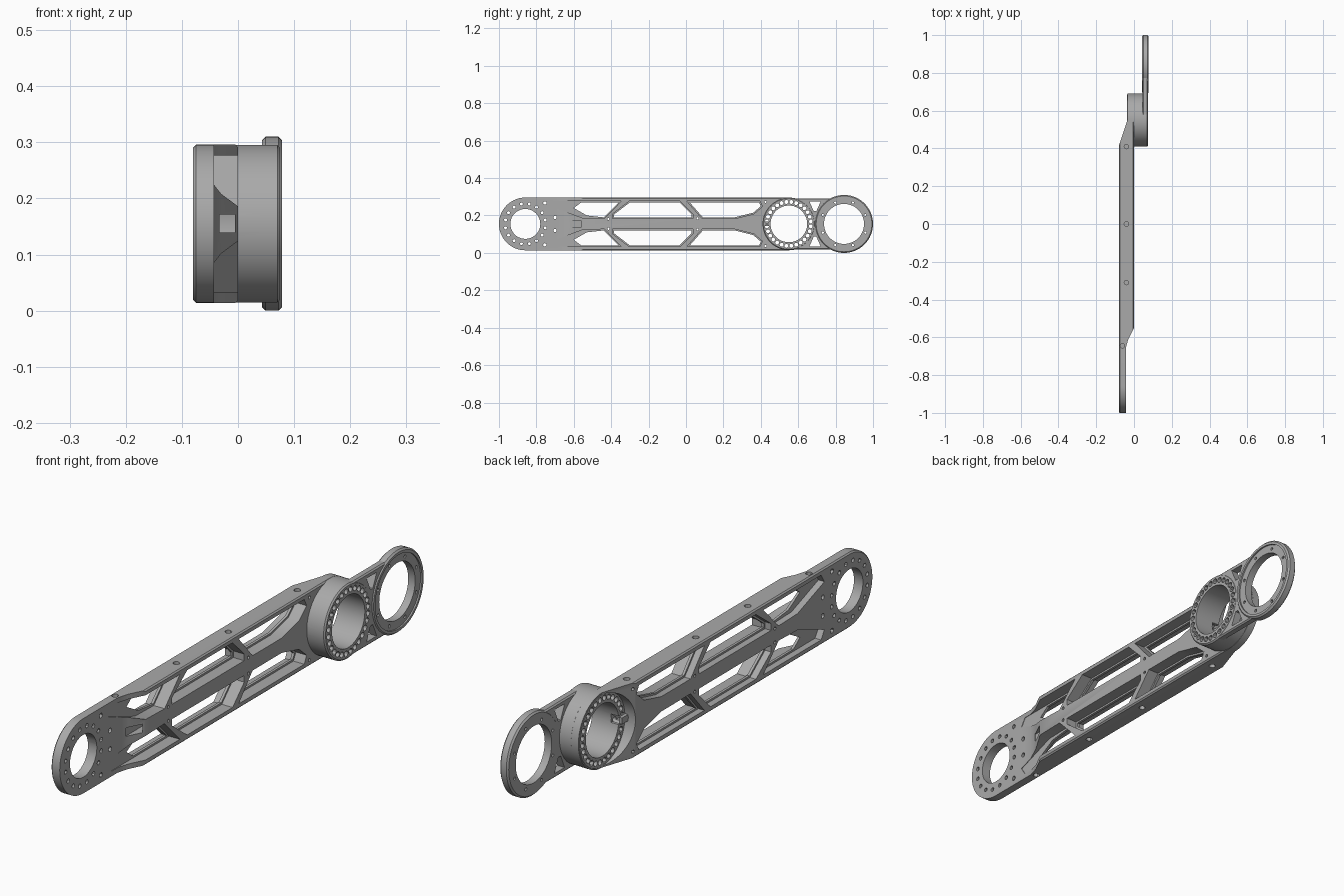
import bpy, bmesh, math
from mathutils import Vector

if "Cube" in bpy.data.objects:
    bpy.data.objects.remove(bpy.data.objects["Cube"], do_unlink=True)

ZC = 0.155                               # height of the long axis
PAD_Y, HUB_Y, RING_Y = -0.859, 0.55, 0.845

metal = bpy.data.materials.new("machined grey")
metal.use_nodes = True
grey = (0.4, 0.4, 0.4, 1)
metal.diffuse_color = grey
metal.node_tree.nodes["Principled BSDF"].inputs["Base Color"].default_value = grey


def capsule(y0, y1, r, n=40):
    """Stadium outline around the axis; y0 == y1 gives a circle."""
    if y0 == y1:
        return circle(y0, 0, r, n)
    pts = []
    for i in range(n + 1):
        a = math.pi / 2 + math.pi * i / n
        pts.append((y0 + r * math.cos(a), r * math.sin(a)))
    return pts + [(y0 + y1 - y, -v) for y, v in pts]


def circle(a, b, r, n=12):
    return [(a + r * math.cos(math.tau * i / n), b + r * math.sin(math.tau * i / n))
            for i in range(n)]


def grow(poly, d):
    """Offset a convex outline outward."""
    pts = [Vector(p) for p in poly]
    mid = sum(pts, Vector((0, 0))) / len(pts)
    out = []
    for i, p in enumerate(pts):
        normals = []
        for q in (pts[i - 1], pts[(i + 1) % len(pts)]):
            e = (q - p).normalized()
            nrm = Vector((-e.y, e.x))
            normals.append(nrm if nrm.dot(p - mid) > 0 else -nrm)
        s = normals[0] + normals[1]
        out.append(tuple(p + s * (d / max(0.3, 1 + normals[0].dot(normals[1])))))
    return out


def mirrored(polys):
    return [[(y, s * v) for y, v in p] for p in polys for s in (1, -1)]


def loft(bm, stations, axis="x"):
    """Closed solid through matching outlines placed along an axis."""
    rings = []
    for h, outline in stations:
        co = [(h, a, b + ZC) if axis == "x" else (a, b, h) for a, b in outline]
        rings.append([bm.verts.new(c) for c in co])
    faces = [bm.faces.new(rings[0]), bm.faces.new(rings[-1])]
    n = len(rings[0])
    for lo, hi in zip(rings, rings[1:]):
        for i in range(n):
            j = (i + 1) % n
            faces.append(bm.faces.new((lo[i], lo[j], hi[j], hi[i])))
    bmesh.ops.recalc_face_normals(bm, faces=faces)


def solid(name, lofts):
    """Object made of several lofts, each (stations, axis)."""
    bm = bmesh.new()
    for stations, axis in lofts:
        loft(bm, stations, axis)
    me = bpy.data.meshes.new(name)
    bm.to_mesh(me)
    bm.free()
    ob = bpy.data.objects.new(name, me)
    bpy.context.collection.objects.link(ob)
    me.materials.append(metal)
    return ob


def bar(x0, x1, outline):
    return ([(x0, outline), (x1, outline)], "x")


def upright(z0, z1, outline):
    return ([(z0, outline), (z1, outline)], "z")


def chamfered(x0, x1, y0, y1, r, c, n=40):
    big, small = capsule(y0, y1, r, n), capsule(y0, y1, r - c, n)
    return ([(x0, small), (x0 + c, big), (x1 - c, big), (x1, small)], "x")


def cut(ob, lofts):
    """Subtract a group of lofts and keep the resulting mesh."""
    tool = solid("cutter", lofts)
    tool.hide_render = True
    mod = ob.modifiers.new("cut", "BOOLEAN")
    mod.operation, mod.solver, mod.object = "DIFFERENCE", "EXACT", tool
    bpy.context.view_layer.update()
    dg = bpy.context.evaluated_depsgraph_get()
    me = bpy.data.meshes.new_from_object(ob.evaluated_get(dg))
    ob.modifiers.clear()
    ob.data = me
    bpy.data.objects.remove(tool, do_unlink=True)


def finish(ob):
    bpy.ops.object.select_all(action="DESELECT")
    ob.select_set(True)
    bpy.context.view_layer.objects.active = ob
    bpy.ops.object.shade_smooth_by_angle(angle=math.radians(30))


def bolt_circle(x0, x1, y, radius, r, count, phase=0.5):
    return [bar(x0, x1, circle(y + radius * math.cos(math.tau * (i + phase) / count),
                               radius * math.sin(math.tau * (i + phase) / count), r))
            for i in range(count)]


# Truss arm with mounting pad: stadium bar, thinned at the pad and toward the hub
arm = solid("truss_arm", [chamfered(-0.08, 0, PAD_Y, HUB_Y, 0.141, 0.005)])
cut(arm, [
    upright(-0.1, 0.5, [(0.02, -1.1), (-0.043, -1.1), (-0.043, -0.655),
                        (-0.03, -0.61), (0, -0.55), (0.02, -0.52)]),
    upright(-0.1, 0.5, [(-0.12, 0.3), (-0.08, 0.415), (-0.035, 0.55),
                        (-0.035, 0.9), (-0.12, 0.9)]),
])

# Window outlines for one half of the truss, as (y, distance from axis)
pad_bay = [(-0.60, 0.085), (-0.53, 0.045), (-0.44, 0.035), (-0.36, 0.115), (-0.56, 0.115)]
mid_bay = [(-0.385, 0.035), (0.03, 0.035), (0.03, 0.05), (-0.035, 0.115),
           (-0.30, 0.115), (-0.385, 0.05)]
hub_bay = [(0.02, 0.115), (0.09, 0.035), (0.26, 0.035), (0.36, 0.06),
           (0.40, 0.095), (0.39, 0.115)]
pad_fan = [(-0.71, 0.09), (-0.55, 0.031), (-0.437, 0.028), (-0.346, 0.122), (-0.69, 0.122)]

# Pockets on both faces leave a thin lip around each window
pockets = mirrored([pad_fan, grow(mid_bay, 0.007), grow(hub_bay, 0.007)])
cut(arm, [bar(-0.045, 0.02, p) for p in pockets] + [bar(-0.1, -0.055, p) for p in pockets])

# Windows, pad bore, hub seat and through screw holes
spots = mirrored([circle(y, v, 0.006) for y, v in
                  ((-0.415, 0.026), (0.062, 0.03), (0.425, 0.118))]
                 + [circle(y, v, 0.009) for y, v in ((-0.755, 0.112), (-0.70, 0.035))])
cut(arm, [bar(-0.2, 0.2, p) for p in mirrored([pad_bay, mid_bay, hub_bay]) + spots]
    + [bar(-0.2, 0.2, circle(PAD_Y, 0, 0.08, 40)), bar(-0.2, 0.2, circle(HUB_Y, 0, 0.135, 48))]
    + bolt_circle(-0.2, 0.2, PAD_Y, 0.108, 0.008, 16))

# Cable duct inside the spine, and screw holes in the top and bottom edges
duct = [(-0.62, -0.016), (0.47, -0.016), (0.47, 0.016), (-0.62, 0.016)]
edge_holes = []
for x, y in ((-0.04, 0.41), (-0.04, 0), (-0.04, -0.31), (-0.061, -0.645)):
    for z in (ZC - 0.141, ZC + 0.141):
        edge_holes.append(upright(z - 0.014, z + 0.014, circle(x, y, 0.012)))
cut(arm, [bar(-0.036, -0.005, duct)] + edge_holes)
finish(arm)

# Bearing hub: thick ring with a circle of round holes and a duct notch
hub = solid("bearing_hub", [chamfered(-0.036, 0.075, HUB_Y, HUB_Y, 0.1405, 0.005, 64)])
cut(hub, [bar(-0.2, 0.2, circle(HUB_Y, 0, 0.098, 48))]
    + bolt_circle(-0.2, 0.2, HUB_Y, 0.118, 0.0105, 28))
cut(hub, [bar(-0.05, -0.005, duct)])
finish(hub)

# Small duct tongue reaching the bore
tongue = solid("duct_tongue", [bar(-0.05, -0.037, [(0.40, -0.012), (0.452, -0.012),
                                                   (0.452, 0.012), (0.40, 0.012)])])
finish(tongue)

# End ring: chamfered, with a shallow recess and bolt holes
ring = solid("end_ring", [chamfered(0.043, 0.078, RING_Y, RING_Y, 0.155, 0.006, 64)])
cut(ring, [bar(0.072, 0.2, circle(RING_Y, 0, 0.139, 64))])
cut(ring, [bar(-0.2, 0.2, circle(RING_Y, 0, 0.107, 48))]
    + bolt_circle(-0.2, 0.2, RING_Y, 0.123, 0.006, 8))
finish(ring)

# Neck web joining hub and end ring, with two tapered windows
neck = solid("neck_web", [chamfered(0.044, 0.074, HUB_Y, RING_Y, 0.137, 0.005)])
neck_window = [(0.66, 0.12), (0.72, 0.12), (0.697, 0.068), (0.683, 0.068)]
cut(neck, [bar(-0.2, 0.2, circle(HUB_Y, 0, 0.135, 64)),
           bar(-0.2, 0.2, circle(RING_Y, 0, 0.145, 64))]
    + [bar(-0.2, 0.2, p) for p in mirrored([neck_window])])
finish(neck)
